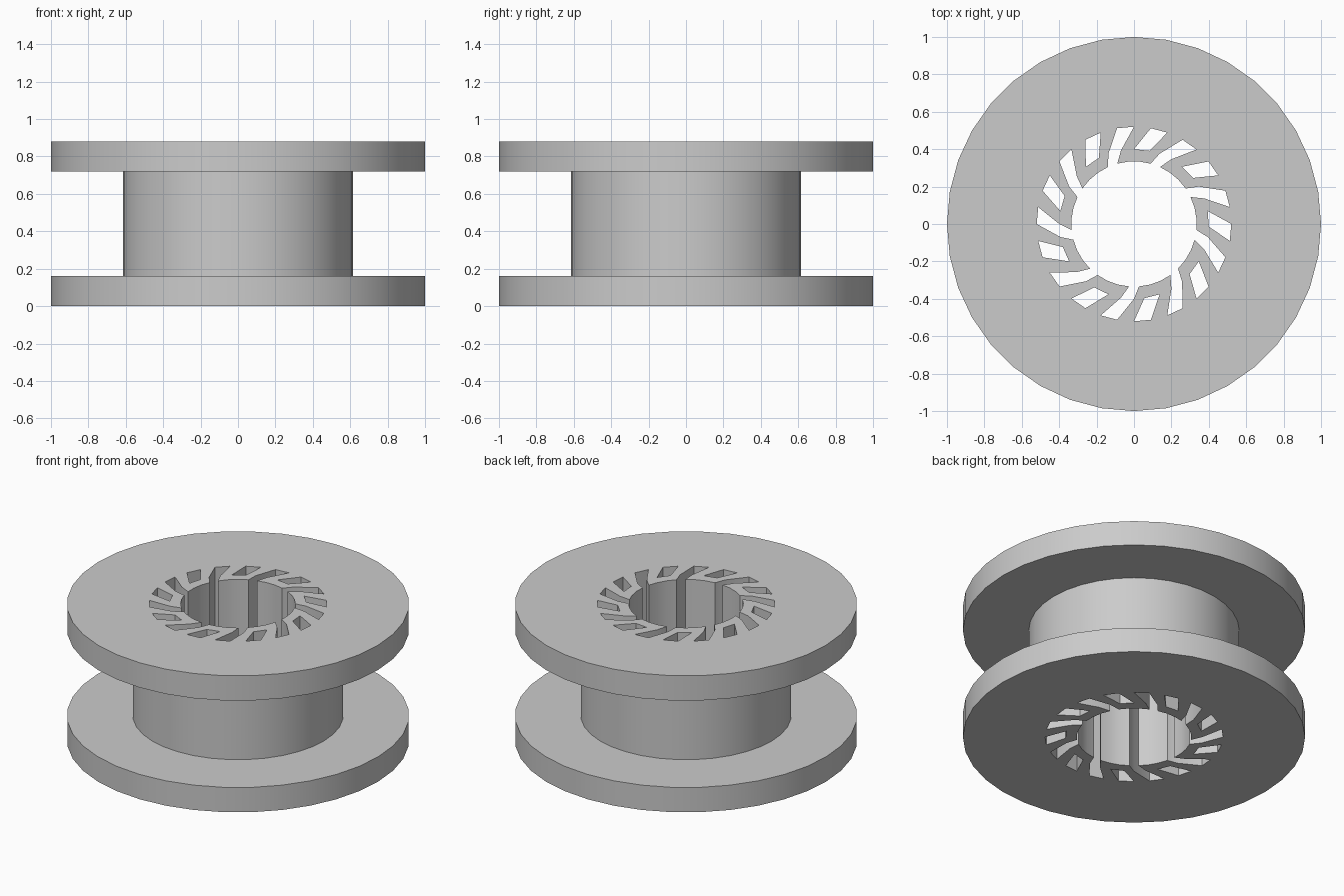
import bpy
import bmesh
from math import cos, sin, radians

cube = bpy.data.objects.get("Cube")
if cube:
    bpy.data.objects.remove(cube, do_unlink=True)

SIDES = 36
HEIGHT = 0.88
FLANGE = 0.16
HUB_R = 0.615
VANE_R, POCKET_R, BORE_R = 0.52, 0.4, 0.335

grey = bpy.data.materials.new("plain grey")
grey.use_nodes = True
colour = (0.6, 0.6, 0.6, 1.0)
grey.diffuse_color = colour
grey.node_tree.nodes["Principled BSDF"].inputs["Base Color"].default_value = colour


def polar(r, angle):
    return r * cos(radians(angle)), r * sin(radians(angle))


def circle(r):
    return [polar(r, i * 360 / SIDES) for i in range(SIDES)]


bm = bmesh.new()


def ring(points, z):
    return [bm.verts.new((x, y, z)) for x, y in points]


def bridge(low, high):
    for i in range(len(low)):
        j = (i + 1) % len(low)
        bm.faces.new((low[i], low[j], high[j], high[i]))


def loop_edges(verts):
    found = []
    for a, b in zip(verts, verts[1:] + verts[:1]):
        found.append(bm.edges.get((a, b)))
    return found


# Outer wall: flange, hub, flange
profile = [(1, 0), (1, FLANGE), (HUB_R, FLANGE),
           (HUB_R, HEIGHT - FLANGE), (1, HEIGHT - FLANGE), (1, HEIGHT)]
rings = [ring(circle(r), z) for r, z in profile]
for low, high in zip(rings, rings[1:]):
    bridge(low, high)
bottom_edges = loop_edges(rings[0])
top_edges = loop_edges(rings[-1])

# Bore with nine slanted slots opening into it, and a closed pocket between each
bore = []
holes = []
for k in range(9):
    a = 10 + 40 * k
    bore += [polar(BORE_R, a + 15.5), polar(POCKET_R, a + 10), polar(VANE_R, a),
             polar(VANE_R, a + 10), polar(POCKET_R, a + 20), polar(BORE_R, a + 24.5)]
    bore += [polar(BORE_R, a + 24.5 + 31 * t / 3) for t in (1, 2)]
    p = a + 20
    holes.append([polar(VANE_R, p), polar(VANE_R, p + 10),
                  polar(POCKET_R, p + 20), polar(POCKET_R, p + 8)])
holes.append(bore)

for points in holes:
    low, high = ring(points, 0), ring(points, HEIGHT)
    bridge(low, high)
    bottom_edges += loop_edges(low)
    top_edges += loop_edges(high)

# Flat end faces pierced by the openings
for edges, z in ((bottom_edges, -1), (top_edges, 1)):
    bmesh.ops.triangle_fill(bm, edges=edges, use_beauty=True, normal=(0, 0, z))
bmesh.ops.recalc_face_normals(bm, faces=bm.faces[:])

mesh = bpy.data.meshes.new("spool")
bm.to_mesh(mesh)
bm.free()
mesh.materials.append(grey)
spool = bpy.data.objects.new("spool", mesh)
bpy.context.collection.objects.link(spool)

bpy.ops.object.select_all(action='DESELECT')
spool.select_set(True)
bpy.context.view_layer.objects.active = spool
bpy.ops.object.shade_smooth_by_angle(angle=radians(20))
